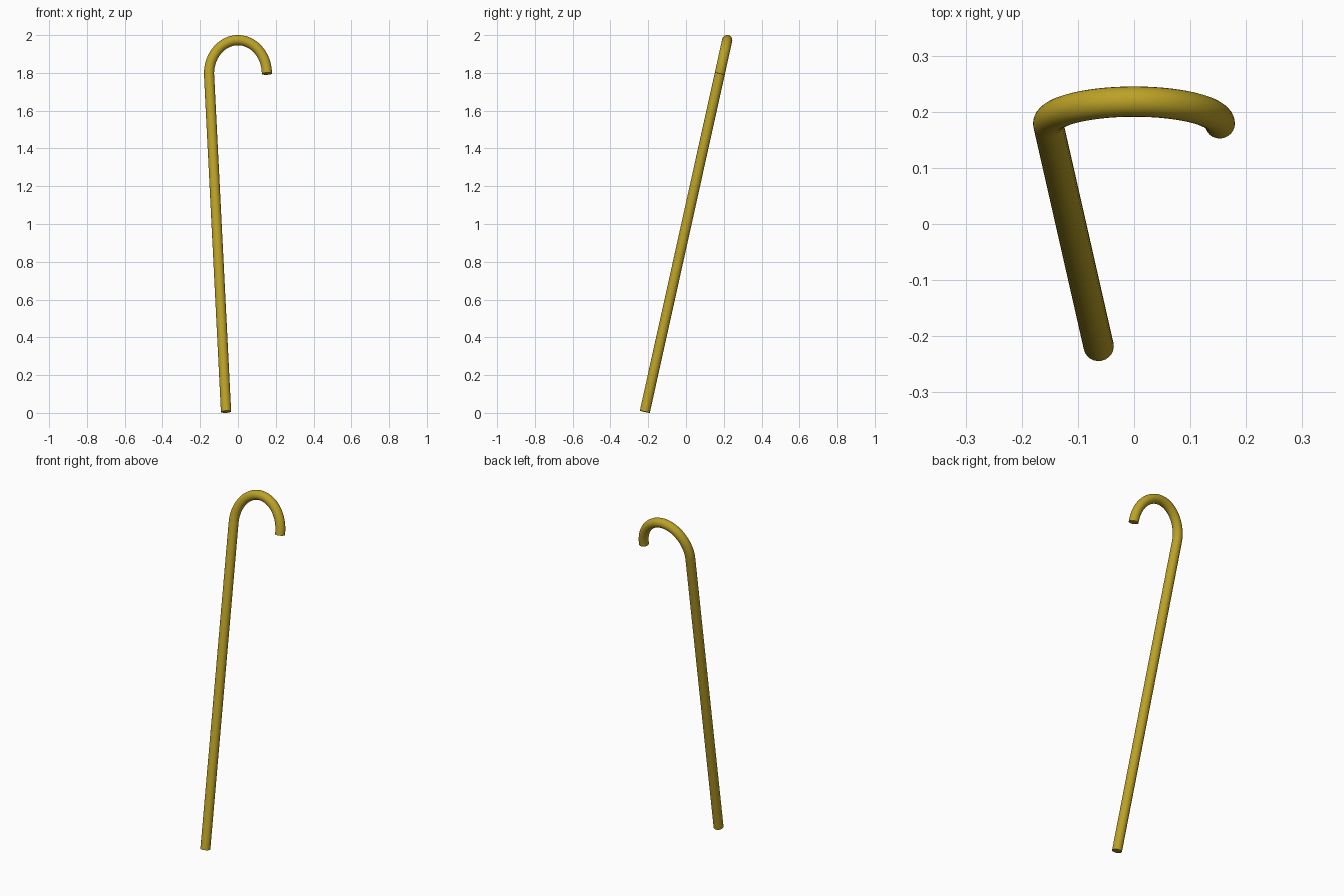
import bpy
from math import sin, cos, pi, radians

if "Cube" in bpy.data.objects:
    bpy.data.objects.remove(bpy.data.objects["Cube"])

TILT = radians(12.5)      # the cane leans back
LENGTH = 2.015            # foot to crown, measured along the lean
HOOK_W, HOOK_H = 0.153, 0.182
TUBE = 0.027


def leaned(x, v):
    """Point in the leaning plane of the cane."""
    return (x, -0.218 + v * sin(TILT), 0.006 + v * cos(TILT))


# Centre line: straight shaft, then a half-ellipse handle
v0 = LENGTH - HOOK_H
steps = 40
path = [leaned(-0.063, 0)]
for i in range(steps + 1):
    a = pi * (1 - i / steps)
    path.append(leaned(HOOK_W * cos(a), v0 + HOOK_H * sin(a)))

curve = bpy.data.curves.new("cane", "CURVE")
curve.dimensions = "3D"
curve.bevel_depth = TUBE
curve.bevel_resolution = 10
curve.use_fill_caps = True
spline = curve.splines.new("POLY")
spline.points.add(len(path) - 1)
for point, co in zip(spline.points, path):
    point.co = (*co, 1)

cane = bpy.data.objects.new("cane", curve)
bpy.context.collection.objects.link(cane)
bpy.context.view_layer.objects.active = cane
cane.select_set(True)
bpy.ops.object.convert(target="MESH")
cane = bpy.context.object
cane.name = "cane"
bpy.ops.object.shade_smooth_by_angle(angle=radians(40))

# Golden finish
mat = bpy.data.materials.new("gold")
mat.diffuse_color = (0.50, 0.36, 0.02, 1)
mat.use_nodes = True
mat.node_tree.nodes["Principled BSDF"].inputs["Base Color"].default_value = mat.diffuse_color
cane.data.materials.clear()
cane.data.materials.append(mat)
